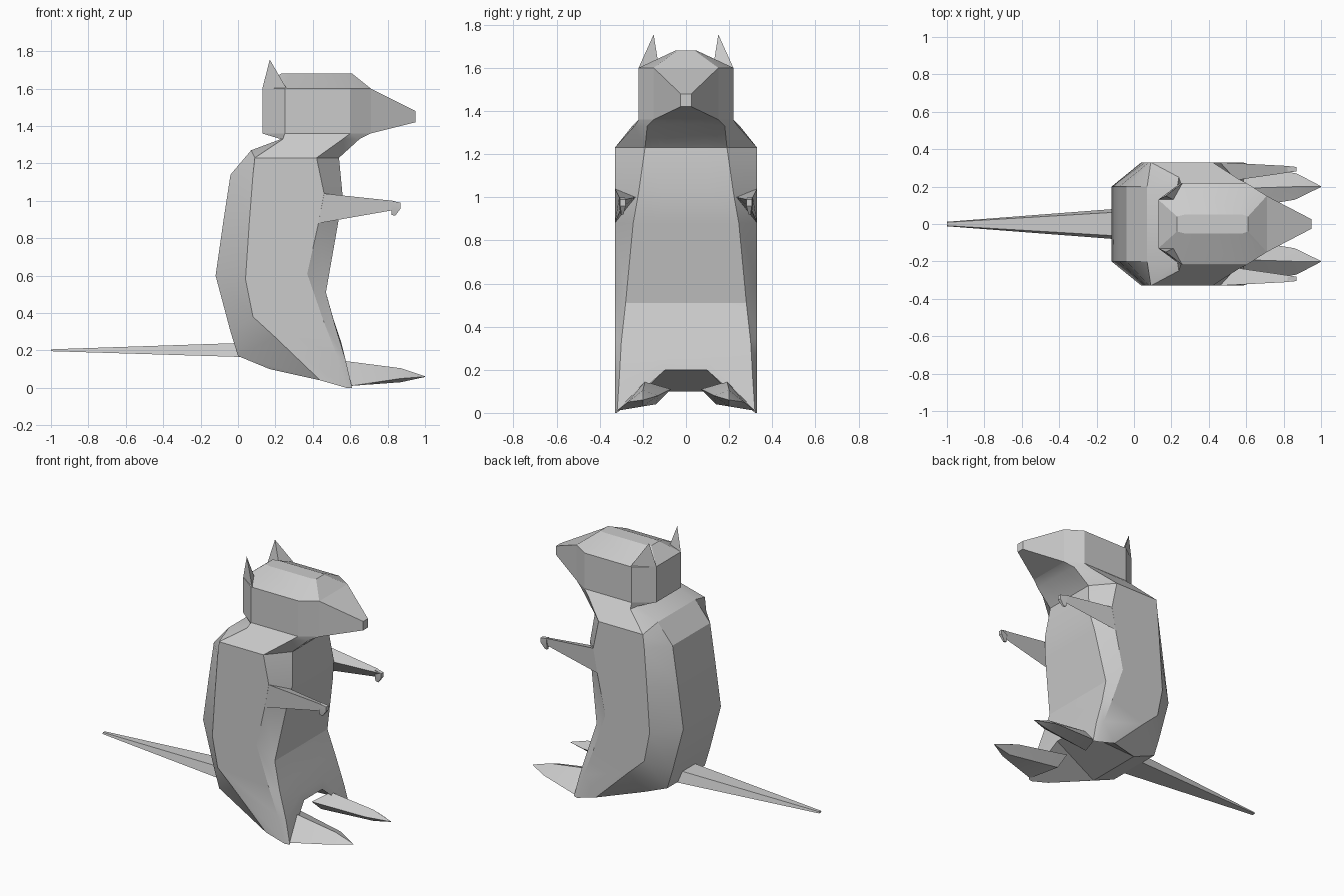
import bpy, bmesh, math

fur = bpy.data.materials.new("grey_fur")
fur.diffuse_color = (0.6, 0.6, 0.6, 1)


def build(name, verts, faces, mirror=False):
    """Make a mesh object; mirror adds the copy on the other side of y = 0."""
    bm = bmesh.new()
    for s in ((1, -1) if mirror else (1,)):
        vs = [bm.verts.new((x, y * s, z)) for x, y, z in verts]
        for f in faces:
            bm.faces.new([vs[i] for i in f])
    bmesh.ops.recalc_face_normals(bm, faces=bm.faces)
    me = bpy.data.meshes.new(name)
    bm.to_mesh(me)
    bm.free()
    me.materials.append(fur)
    ob = bpy.data.objects.new(name, me)
    bpy.context.collection.objects.link(ob)
    bpy.ops.object.select_all(action='DESELECT')
    ob.select_set(True)
    bpy.context.view_layer.objects.active = ob
    bpy.ops.object.shade_smooth_by_angle(angle=math.radians(25))
    return ob


def loft(name, rings, caps=None, mirror=False):
    """Skin closed rings with equal point counts and cap both ends."""
    n = len(rings[0])
    verts = [p for r in rings for p in r]
    faces = [(k*n + i, k*n + (i+1) % n, (k+1)*n + (i+1) % n, (k+1)*n + i)
             for k in range(len(rings) - 1) for i in range(n)]
    last = (len(rings) - 1) * n
    for c in caps or [tuple(range(n))]:
        faces += [c, tuple(i + last for i in c)]
    return build(name, verts, faces, mirror)


def both(half):
    """Complete a half ring with its mirrored points."""
    return half + [(x, -y, z) for x, y, z in reversed(half)]


# Body: back, rear flank, front flank and belly edge per level, plus belly lift
levels = [
    [(.17, .20, .10), (.44, .33, .04), (.58, .33, .00), (.61, .32, .00), .20],
    [(.00, .20, .17), (.20, .33, .27), (.53, .33, .17), (.575, .31, .15), .10],
    [(-.04, .20, .30), (.08, .33, .38), (.46, .33, .35), (.52, .30, .33), .03],
    [(-.12, .20, .60), (.04, .33, .58), (.37, .33, .61), (.47, .28, .51), 0],
    [(-.08, .20, .88), (.06, .33, .88), (.43, .33, .88), (.535, .245, .88), 0],
    [(-.04, .20, 1.14), (.08, .33, 1.14), (.46, .33, 1.04), (.56, .22, 1.02), 0],
    [(.07, .20, 1.27), (.09, .33, 1.23), (.42, .33, 1.23), (.54, .19, 1.23), 0],
    [(.23, .19, 1.33), (.24, .25, 1.33), (.56, .24, 1.33), (.65, .18, 1.33), .01],
    [(.13, .13, 1.36), (.25, .22, 1.36), (.60, .22, 1.36), (.71, .15, 1.36), 0],
]
rings = []
for *pts, lift in levels:
    x, y, z = pts[3]
    rings.append(both(pts + [(x - lift * .25, y * (.5 - lift), z + lift)]))
loft("body", rings, [(0, 1, 2, 3, 4), (9, 8, 7, 6, 5), (0, 4, 5, 9)])

# Head: straight band, sloped crown, then tapered muzzle
plan = [(.13, .13), (.25, .22), (.60, .22), (.71, .15)]
low = both([(x, y, 1.36) for x, y in plan])
mid = both([(x, y, 1.60) for x, y in plan])
top = both([(.23, .04, 1.68), (.27, .05, 1.68), (.58, .05, 1.68), (.61, .04, 1.68)])
loft("head", [low, mid, top])
loft("muzzle", [[(.71, s * .15, z) for s, z in ((1, 1.36), (1, 1.6), (-1, 1.6), (-1, 1.36))],
                [(.95, s * .025, z) for s, z in ((1, 1.42), (1, 1.48), (-1, 1.48), (-1, 1.42))]])

# Ears: small pyramids on the rear corners of the head
build("ears", [(.13, .13, 1.6), (.26, .22, 1.6), (.21, .13, 1.63), (.17, .15, 1.755)],
      [(0, 1, 2), (0, 1, 3), (1, 2, 3), (2, 0, 3)], True)

# Arms: tapered three-sided limbs with a small drooping paw
loft("arms", [[(.45, .33, 1.04), (.55, .235, 1.0), (.43, .33, .88)],
              [(.83, .31, 1.0), (.86, .28, .99), (.83, .30, .95)]], mirror=True)
loft("paws", [[(.82, .31, 1.0), (.87, .305, .99), (.87, .28, .99), (.82, .285, 1.0)],
              [(.82, .31, .96), (.87, .305, .96), (.87, .28, .96), (.82, .285, .96)],
              [(.82, .305, .925), (.84, .30, .92), (.84, .29, .92), (.82, .29, .925)]],
     mirror=True)

# Feet: flat, pointed wedges
loft("feet", [[(.50, .07, .11), (.56, .19, .145), (.60, .32, .01), (.52, .14, .04)],
              [(.86, .13, .08), (.87, .20, .105), (.87, .27, .05), (.87, .20, .03)],
              [(1.0, .198, .06), (1.0, .20, .062), (1.0, .202, .06), (1.0, .20, .058)]],
     mirror=True)

# Tail: long flat taper
loft("tail", [both([(.02, .09, .165), (.02, .07, .24)]),
              both([(-1.0, .012, .196), (-1.0, .009, .206)])])
